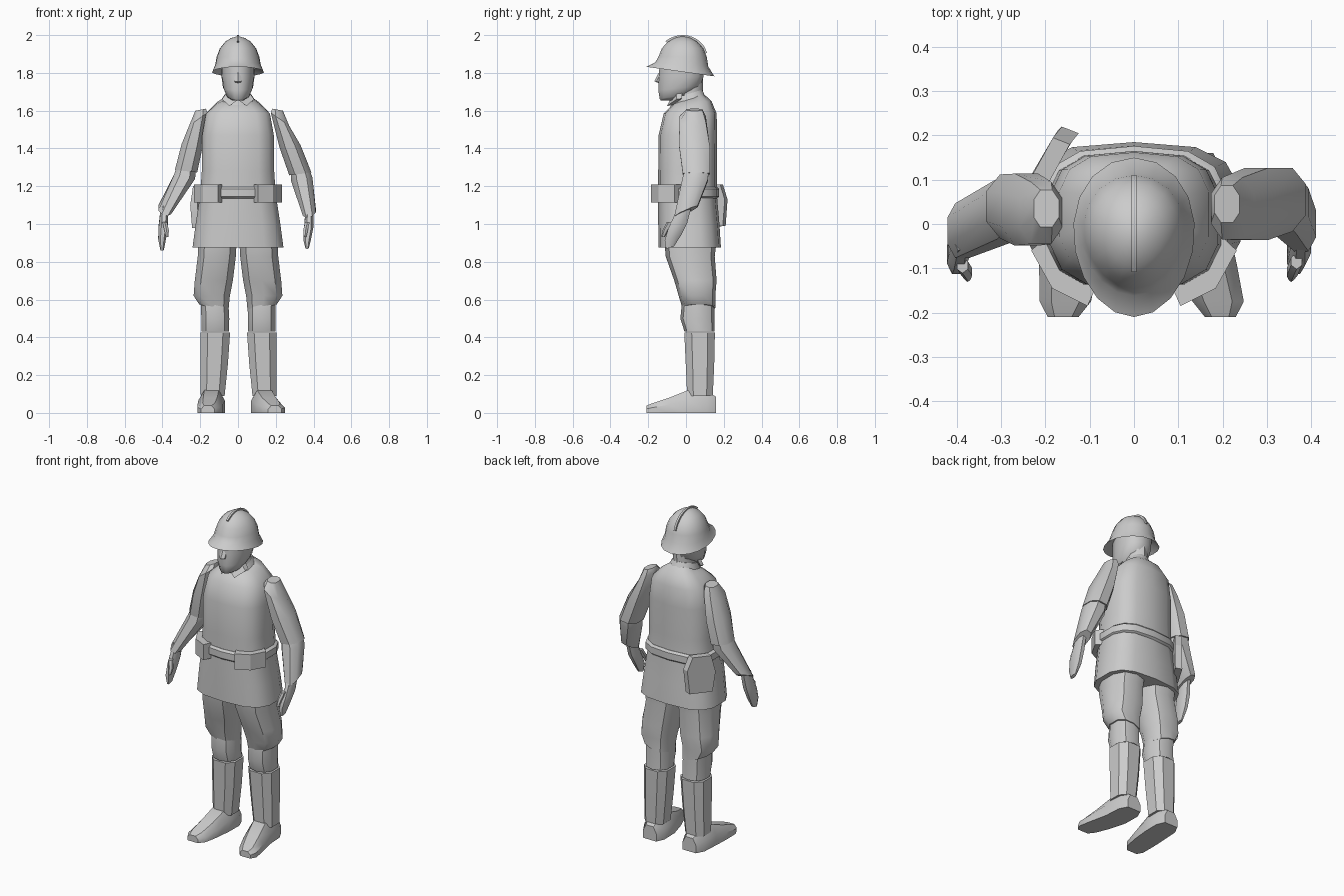
import bpy, bmesh, math
from mathutils import Vector

mat = bpy.data.materials.new("plain_grey")
mat.diffuse_color = (0.6, 0.6, 0.6, 1)


def finish(name, bm, angle=40):
    bmesh.ops.recalc_face_normals(bm, faces=bm.faces)
    me = bpy.data.meshes.new(name)
    bm.to_mesh(me)
    bm.free()
    ob = bpy.data.objects.new(name, me)
    bpy.context.collection.objects.link(ob)
    me.materials.append(mat)
    bpy.ops.object.select_all(action='DESELECT')
    ob.select_set(True)
    bpy.context.view_layer.objects.active = ob
    bpy.ops.object.shade_smooth_by_angle(angle=math.radians(angle))
    return ob


def loft(name, rings, n=10, power=1.0, egg=0.0, caps=True, angle=40):
    """Skin rings (x, y, z, rx, ry, slope_x, slope_y); power < 1 squares them off."""
    bm = bmesh.new()
    loops = []
    for x, y, z, rx, ry, *tilt in rings:
        sx, sy = (tilt + [0, 0])[:2]
        loop = []
        for i in range(n):
            a = 2 * math.pi * (i + 0.5) / n
            c, s = math.cos(a), math.sin(a)
            dx = rx * math.copysign(abs(c) ** power, c) * (1 + egg * s)
            dy = ry * math.copysign(abs(s) ** power, s)
            loop.append(bm.verts.new((x + dx, y + dy, z + sx * dx + sy * dy)))
        loops.append(loop)
    for a, b in zip(loops, loops[1:]):
        for i in range(n):
            j = (i + 1) % n
            bm.faces.new((a[i], a[j], b[j], b[i]))
    if caps:
        bm.faces.new(loops[0])
        bm.faces.new(loops[-1])
    return finish(name, bm, angle)


def slab(name, outline, offset):
    """Extrude a flat outline by a vector."""
    bm = bmesh.new()
    f = bm.faces.new([bm.verts.new(p) for p in outline])
    ext = bmesh.ops.extrude_face_region(bm, geom=[f])
    bmesh.ops.translate(bm, vec=Vector(offset),
                        verts=[v for v in ext["geom"] if isinstance(v, bmesh.types.BMVert)])
    return finish(name, bm, 25)


# Tunic, belt and collar
loft("tunic", [
    (0, 0.02, 0.875, 0.245, 0.165), (0, 0.015, 1.0, 0.228, 0.162),
    (0, 0.008, 1.16, 0.203, 0.155), (0, 0.008, 1.28, 0.195, 0.155),
    (0, 0.01, 1.47, 0.193, 0.155), (0, 0.022, 1.585, 0.172, 0.14),
    (0, 0.03, 1.64, 0.115, 0.105, 0, 0.1), (0, 0.02, 1.665, 0.07, 0.075, 0, 0.3)],
    14, 0.68)
loft("belt", [(0, 0.008, 1.135, 0.203, 0.157), (0, 0.008, 1.145, 0.215, 0.168),
              (0, 0.008, 1.185, 0.215, 0.168), (0, 0.008, 1.197, 0.2, 0.157)], 14, 0.68)
loft("collar", [(0, 0.012, 1.655, 0.083, 0.09, 0, 0.3), (0, 0.01, 1.688, 0.066, 0.078, 0, 0.3)],
     12, 0.9)
for s, side in ((1, "left"), (-1, "right")):
    slab(side + "_collar_point", [(s * 0.005, -0.085, 1.655), (s * 0.045, -0.1, 1.625),
         (s * 0.085, -0.05, 1.66), (s * 0.06, -0.05, 1.695)], (0, 0.03, 0.005))

# Neck, head and nose
loft("neck", [(0, 0.02, 1.62, 0.06, 0.068), (0, 0.015, 1.78, 0.06, 0.075)], 10)
loft("head", [
    (0, -0.09, 1.655, 0.03, 0.045), (0, -0.06, 1.675, 0.06, 0.082, 0, 0.15),
    (0, -0.035, 1.72, 0.08, 0.115, 0, 0.1), (0, -0.025, 1.78, 0.088, 0.122),
    (0, -0.022, 1.85, 0.09, 0.122)], 12, 0.9, 0.1)
slab("nose", [(0, -0.145, 1.80), (0, -0.168, 1.755), (0, -0.14, 1.745)], (0.018, 0.012, 0))
slab("nose_other_half", [(0, -0.145, 1.80), (0, -0.168, 1.755), (0, -0.14, 1.745)],
     (-0.018, 0.012, 0))

# Helmet with flared brim and ridge
loft("helmet", [
    (0, -0.02, 1.85, 0.09, 0.115), (0, -0.03, 1.807, 0.137, 0.18, 0, -0.14),
    (0, -0.022, 1.845, 0.121, 0.14, 0, -0.08), (0, -0.018, 1.885, 0.113, 0.128),
    (0, -0.018, 1.93, 0.096, 0.11), (0, -0.018, 1.965, 0.068, 0.078),
    (0, -0.018, 1.985, 0.036, 0.042), (0, -0.018, 1.992, 0.01, 0.012)], 18, 1, 0.08, angle=55)
arc = [(-0.006, -0.018 + 0.132 * math.cos(t), 1.88 + 0.12 * math.sin(t))
       for t in [math.radians(12 + 11 * i) for i in range(12)]]
inner = [(x, -0.018 + (y + 0.018) * 0.85, 1.88 + (z - 1.88) * 0.85) for x, y, z in reversed(arc)]
slab("helmet_ridge", arc + inner, (0.012, 0, 0))

# Arms and hands: side, shoulder, elbow and wrist centres
for side, s, sh, el, wr, tip in (
        ("left", 1, (0.222, 0.035, 1.555), (0.33, 0.055, 1.265), (0.378, 0.0, 1.065),
         (0.366, -0.085, 0.875)),
        ("right", -1, (-0.21, 0.025, 1.555), (-0.275, 0.04, 1.28), (-0.388, -0.015, 1.075),
         (-0.402, -0.085, 0.865))):
    mid = [(a + b) / 2 for a, b in zip(sh, el)]
    loft(side + "_upper_arm", [
        (sh[0] - s * 0.012, sh[1] + 0.01, 1.605, 0.03, 0.045, -s * 0.2),
        (*sh, 0.052, 0.075, -s * 0.7), (*mid, 0.06, 0.087, s * 0.1),
        (*el, 0.063, 0.077, s * 0.12)], 8, 0.85)
    loft(side + "_forearm", [
        (el[0], el[1], el[2] + 0.015, 0.055, 0.068), (el[0] + s * 0.008, el[1] - 0.006,
         el[2] - 0.03, 0.06, 0.073, s * 0.2), (*wr, 0.036, 0.066, s * 0.3, 0.45)], 8, 0.85)
    palm = [wr[0] * 0.6 + tip[0] * 0.4 + s * 0.002, wr[1] * 0.6 + tip[1] * 0.4 - 0.01, 0.99]
    loft(side + "_hand", [
        (wr[0], wr[1] - 0.008, wr[2] + 0.02, 0.022, 0.038), (*palm, 0.026, 0.054, 0, 0.3),
        (tip[0], tip[1] + 0.015, 0.925, 0.022, 0.046, 0, 0.3), (*tip, 0.01, 0.022, 0, 0.3)], 8, 0.9)
    loft(side + "_thumb", [
        (palm[0] - s * 0.008, palm[1] - 0.04, 1.01, 0.014, 0.018),
        (palm[0] - s * 0.018, -0.108, 0.965, 0.014, 0.017),
        (palm[0] - s * 0.02, -0.122, 0.93, 0.007, 0.009)], 6)

# Legs and shoes; the left foot turns outwards more
for side, s, toe in (("left", 1, 0.19), ("right", -1, 0.155)):
    d = 0.006 if s > 0 else 0
    loft(side + "_breeches", [
        (s * 0.108, 0.025, 0.93, 0.106, 0.14), (s * 0.112, 0.022, 0.83, 0.105, 0.13),
        (s * 0.128, 0.05, 0.70, 0.105, 0.112), (s * 0.139, 0.058, 0.62, 0.1, 0.097),
        (s * 0.128, 0.068, 0.555, 0.08, 0.087, s * 0.25)], 10, 0.82)
    loft(side + "_knee", [
        (s * 0.125, 0.065, 0.6, 0.076, 0.085), (s * (0.12 + d), 0.06, 0.5, 0.077, 0.09),
        (s * (0.12 + d), 0.072, 0.43, 0.076, 0.08)], 10, 0.85)
    loft(side + "_gaiter", [
        (s * (0.12 + d), 0.072, 0.425, 0.083, 0.086), (s * (0.126 + d), 0.074, 0.26, 0.077, 0.08),
        (s * (0.134 + d), 0.074, 0.09, 0.067, 0.072)], 8, 0.75)
    # shoe skinned from the heel to the toe through arched cross-sections
    bm = bmesh.new()
    loops = []
    for y, x, w, h in ((0.16, 0.134, 0.045, 0.085), (0.11, 0.136, 0.068, 0.115),
                       (0.01, 0.14, 0.07, 0.12), (-0.09, 0.14 + (toe - 0.14) * 0.5, 0.067, 0.08),
                       (-0.175, toe, 0.058, 0.052), (-0.21, toe + 0.005, 0.035, 0.038)):
        loops.append([bm.verts.new((s * (x + k * w), y, z * h)) for k, z in
                      ((-1, 0), (1, 0), (1, 0.55), (0.55, 1), (-0.55, 1), (-1, 0.55))])
    for a, b in zip(loops, loops[1:]):
        for i in range(6):
            bm.faces.new((a[i], a[(i + 1) % 6], b[(i + 1) % 6], b[i]))
    bm.faces.new(loops[0])
    bm.faces.new(loops[-1])
    finish(side + "_shoe", bm)

# Ammunition pouches wrapped round the front corners
for s, side in ((1, "left"), (-1, "right")):
    slab(side + "_pouch", [(s * x, y, 1.115) for x, y in (
        (0.08, -0.13), (0.105, -0.185), (0.185, -0.145), (0.232, -0.06), (0.19, -0.02))],
        (0, 0, 0.095))

# Tool pouch hanging at the back of the right hip
slab("hip_pouch", [(-0.2, 0.08, 1.2), (-0.145, 0.18, 1.21), (-0.125, 0.205, 1.13),
                   (-0.135, 0.195, 0.99), (-0.205, 0.075, 0.98), (-0.215, 0.06, 1.1)],
     (-0.038, 0.015, 0))
